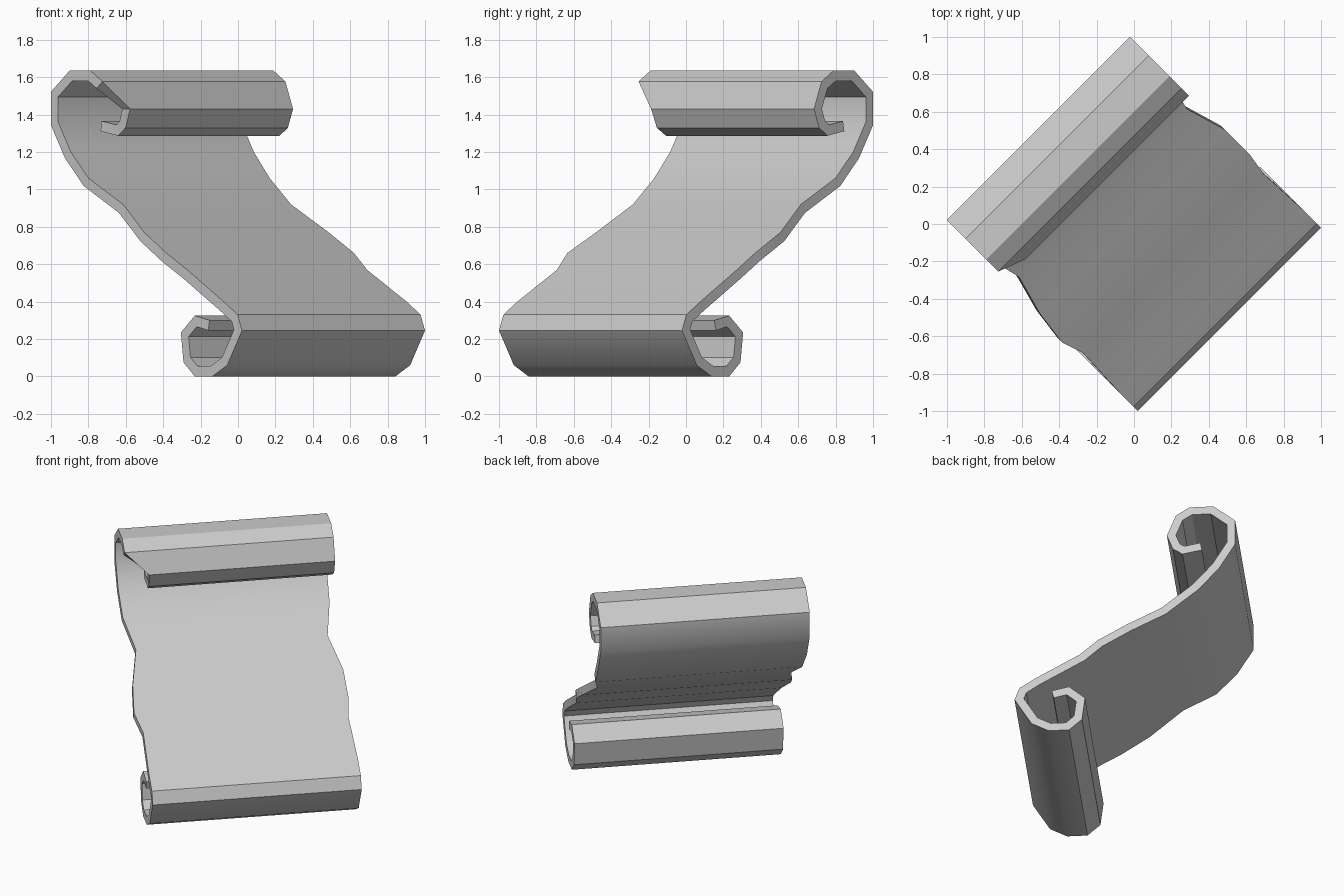
import bpy, bmesh, math
from mathutils import Vector

if "Cube" in bpy.data.objects:
    bpy.data.objects.remove(bpy.data.objects["Cube"])

T = 0.055          # sheet thickness
W = 0.692          # half width of the sheet

# Sheet path: (across, height, left edge, right edge), from lower curl to upper curl
PATH = [
    # lower curl
    (.478, .30, W, W), (.365, .325, W, W), (.26, .235, W, W), (.28, .075, W, W),
    (.365, 0, W, W), (.498, 0, W, W), (.61, .06, W, W), (.722, .245, W, W),
    # wavy edged body
    (.689, .33, W, W), (.583, .40, W, W), (.296, .57, .68, .68), (.177, .66, .72, .70),
    (-.014, .77, .695, .70), (-.234, .92, .635, .635), (-.445, 1.06, .685, .685),
    (-.572, 1.20, W, W),
    # upper curl with a cut back lip
    (-.668, 1.36, W, W), (-.668, 1.495, W, W), (-.562, 1.58, W, W), (-.44, 1.58, W, W),
    (-.378, 1.54, W, W), (-.335, 1.43, .54, W), (-.36, 1.365, .535, W),
    (-.39, 1.345, .53, W), (-.495, 1.365, .535, W),
]


def offset(i):
    """Mitred offset of path point i to the left of travel."""
    p = [Vector(q[:2]) for q in PATH]
    normals = []
    for a, b in ((i - 1, i), (i, i + 1)):
        if a >= 0 and b < len(p):
            d = (p[b] - p[a]).normalized()
            normals.append(Vector((-d.y, d.x)))
    m = sum(normals, Vector((0, 0))).normalized()
    return p[i] + m * T / max(0.5, m.dot(normals[0]))


def place(u, d, z):
    """Turn along/across/height into the diagonal model frame."""
    s = math.sqrt(0.5)
    return ((u + d) * s, (u - d) * s, z)


# Curled sheet
bm = bmesh.new()
rings = []
for i, (d, z, left, right) in enumerate(PATH):
    d2, z2 = offset(i)
    corners = ((-left, d, z), (right, d, z), (right, d2, z2), (-left, d2, z2))
    rings.append([bm.verts.new(place(*c)) for c in corners])
for a, b in zip(rings, rings[1:]):
    for k in range(4):
        n = (k + 1) % 4
        bm.faces.new((a[k], a[n], b[n], b[k]))
bm.faces.new(rings[0])
bm.faces.new(rings[-1][::-1])
bmesh.ops.recalc_face_normals(bm, faces=bm.faces)

mesh = bpy.data.meshes.new("scroll_sheet")
bm.to_mesh(mesh)
bm.free()
sheet = bpy.data.objects.new("scroll_sheet", mesh)
bpy.context.collection.objects.link(sheet)
bpy.context.view_layer.objects.active = sheet
sheet.select_set(True)
bpy.ops.object.shade_smooth_by_angle(angle=math.radians(32))
